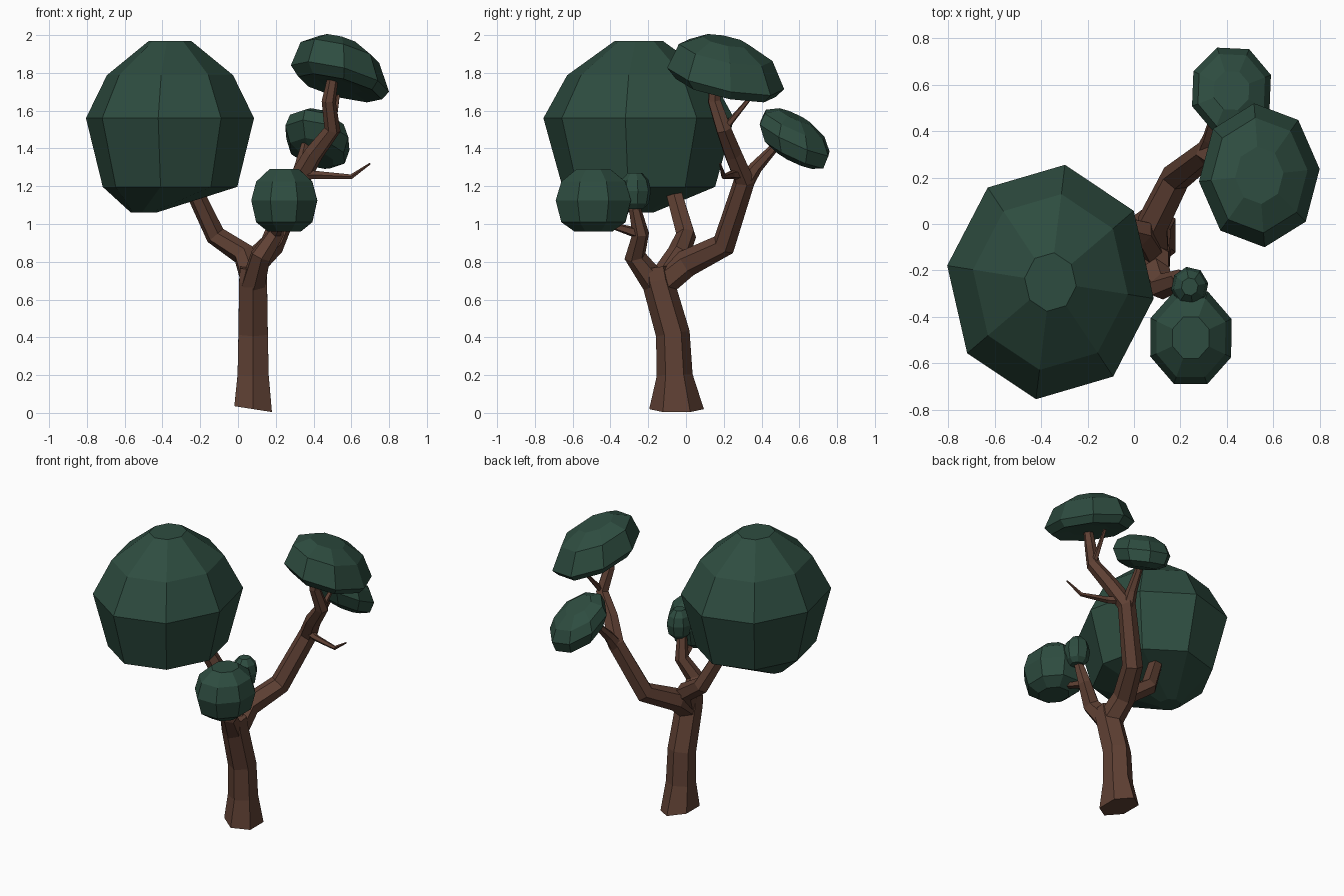
import bpy
import bmesh
from math import cos, sin, tau, radians
from mathutils import Vector

if "Cube" in bpy.data.objects:
    bpy.data.objects.remove(bpy.data.objects["Cube"], do_unlink=True)


def make_material(name, rgb):
    mat = bpy.data.materials.new(name)
    mat.use_nodes = True
    mat.diffuse_color = (*rgb, 1)
    shader = mat.node_tree.nodes["Principled BSDF"]
    shader.inputs["Base Color"].default_value = (*rgb, 1)
    shader.inputs["Roughness"].default_value = 0.9
    return mat


bark = make_material("bark_brown", (0.115, 0.052, 0.034))
leaf = make_material("leaf_green", (0.027, 0.073, 0.051))


def skin(name, rings, mat):
    """Join rings of points with quads, close both ends, make the object."""
    bm = bmesh.new()
    loops = [[bm.verts.new(point) for point in ring] for ring in rings]
    for lower, upper in zip(loops, loops[1:]):
        for k in range(len(lower)):
            bm.faces.new((lower[k - 1], lower[k], upper[k], upper[k - 1]))
    bm.faces.new(loops[0])
    bm.faces.new(loops[-1])
    bmesh.ops.recalc_face_normals(bm, faces=bm.faces)
    mesh = bpy.data.meshes.new(name)
    bm.to_mesh(mesh)
    bm.free()
    mesh.materials.append(mat)
    obj = bpy.data.objects.new(name, mesh)
    bpy.context.collection.objects.link(obj)
    return obj


def polygon(sides, turn):
    """Corners of a regular polygon with unit radius."""
    angles = [tau * k / sides + turn for k in range(sides)]
    return [(cos(angle), sin(angle)) for angle in angles]


def limb(name, path, thick, thin, sides=6):
    """Sweep a polygon along a path, tapering evenly from thick to thin."""
    points = [Vector(point) for point in path]
    last = len(points) - 1
    section = polygon(sides, tau / sides / 2)
    rings = []
    side = Vector((1, 0, 0))
    for i, point in enumerate(points):
        before = (point - points[i - 1]).normalized() if i else Vector()
        after = (points[i + 1] - point).normalized() if i < last else Vector()
        tangent = (before + after).normalized()
        # carry the previous side vector along, so the limb does not twist
        side = (side - tangent * side.dot(tangent)).normalized()
        across = tangent.cross(side)
        radius = thick + (thin - thick) * i / last
        rings.append([point + (side * u + across * v) * radius for u, v in section])
    return skin(name, rings, bark)


def crown(name, centre, half, profile, turn, slope=(0, 0), tip_shift=0):
    """Stack polygons by a (height, width) profile inside half sizes, on a slope."""
    plan = polygon(8, radians(turn))
    wide = max(u for u, v in plan)
    deep = max(v for u, v in plan)
    rings = []
    for level, (height, width) in enumerate(profile):
        ring = []
        for u, v in plan:
            x = u / wide * half[0] * width + (0 if level else tip_shift)
            y = v / deep * half[1] * width
            z = height * half[2] + slope[0] * x + slope[1] * y
            ring.append(Vector(centre) + Vector((x, y, z)))
        rings.append(ring)
    return skin(name, rings, leaf)


# Trunk with a flared, slightly uneven foot
trunk = limb("trunk", [
    (0.08, -0.05, 0.02), (0.08, -0.06, 0.2), (0.08, -0.07, 0.42),
    (0.08, -0.15, 0.7), (0.08, -0.16, 0.77)], 0.1, 0.08)
for vert in trunk.data.vertices:
    if vert.co.z < 0.1:
        offset = vert.co.x - 0.08
        vert.co.x += offset * 0.15
        vert.co.y += (vert.co.y + 0.05) * 0.45
        vert.co.z = 0.02 - offset * 0.18

# Main limb, curving back and up to the top crown
limb("main_limb", [
    (0.08, -0.14, 0.68), (0.08, 0, 0.79), (0.18, 0.2, 0.89), (0.32, 0.31, 1.23),
    (0.4, 0.25, 1.37), (0.5, 0.2, 1.5), (0.48, 0.15, 1.65), (0.5, 0.15, 1.76)], 0.08, 0.03)

# Secondary limbs
limb("right_limb", [
    (0.08, -0.13, 0.7), (0.03, -0.04, 0.84), (-0.12, 0, 0.94),
    (-0.22, -0.06, 1.15), (-0.28, -0.12, 1.3)], 0.07, 0.04)
limb("front_limb", [
    (0.08, -0.16, 0.68), (0.12, -0.27, 0.83), (0.2, -0.24, 0.95),
    (0.22, -0.27, 1.08), (0.24, -0.26, 1.15)], 0.07, 0.02)
limb("back_limb", [
    (0.31, 0.3, 1.2), (0.33, 0.37, 1.3), (0.36, 0.5, 1.44)], 0.05, 0.02)

# Thin twigs
limb("front_twig", [(0.2, -0.25, 0.95), (0.23, -0.42, 1)], 0.03, 0.015, sides=5)
limb("left_twig", [
    (0.33, 0.3, 1.26), (0.42, 0.24, 1.26), (0.6, 0.2, 1.25), (0.7, 0.18, 1.32)],
    0.03, 0.005, sides=5)
limb("top_twig", [(0.5, 0.2, 1.5), (0.53, 0.35, 1.68)], 0.02, 0.01, sides=5)

# Leaf crowns: pointed below, evenly round, and domed with a hollow underside
pointed = [(-1, 0.15), (-0.7, 0.8), (0.1, 1), (0.6, 0.75), (1, 0.25)]
rounded = [(-1, 0.5), (-0.7, 0.85), (0, 1), (0.6, 0.85), (1, 0.45)]
domed = [(-0.9, 0.45), (-1, 0.85), (-0.6, 1), (0.5, 0.8), (1, 0.4)]

crown("large_crown", (-0.36, -0.25, 1.515), (0.445, 0.505, 0.455), pointed,
      turn=-8, tip_shift=-0.14)
crown("top_crown", (0.54, 0.21, 1.845), (0.26, 0.31, 0.125), domed,
      turn=5, slope=(-0.25, -0.2))
crown("back_crown", (0.42, 0.575, 1.455), (0.17, 0.185, 0.115), rounded,
      turn=20, slope=(-0.2, -0.45))
crown("front_crown", (0.245, -0.49, 1.125), (0.175, 0.2, 0.165), rounded, turn=22)
crown("tiny_crown", (0.24, -0.27, 1.175), (0.08, 0.085, 0.095), rounded, turn=10)
